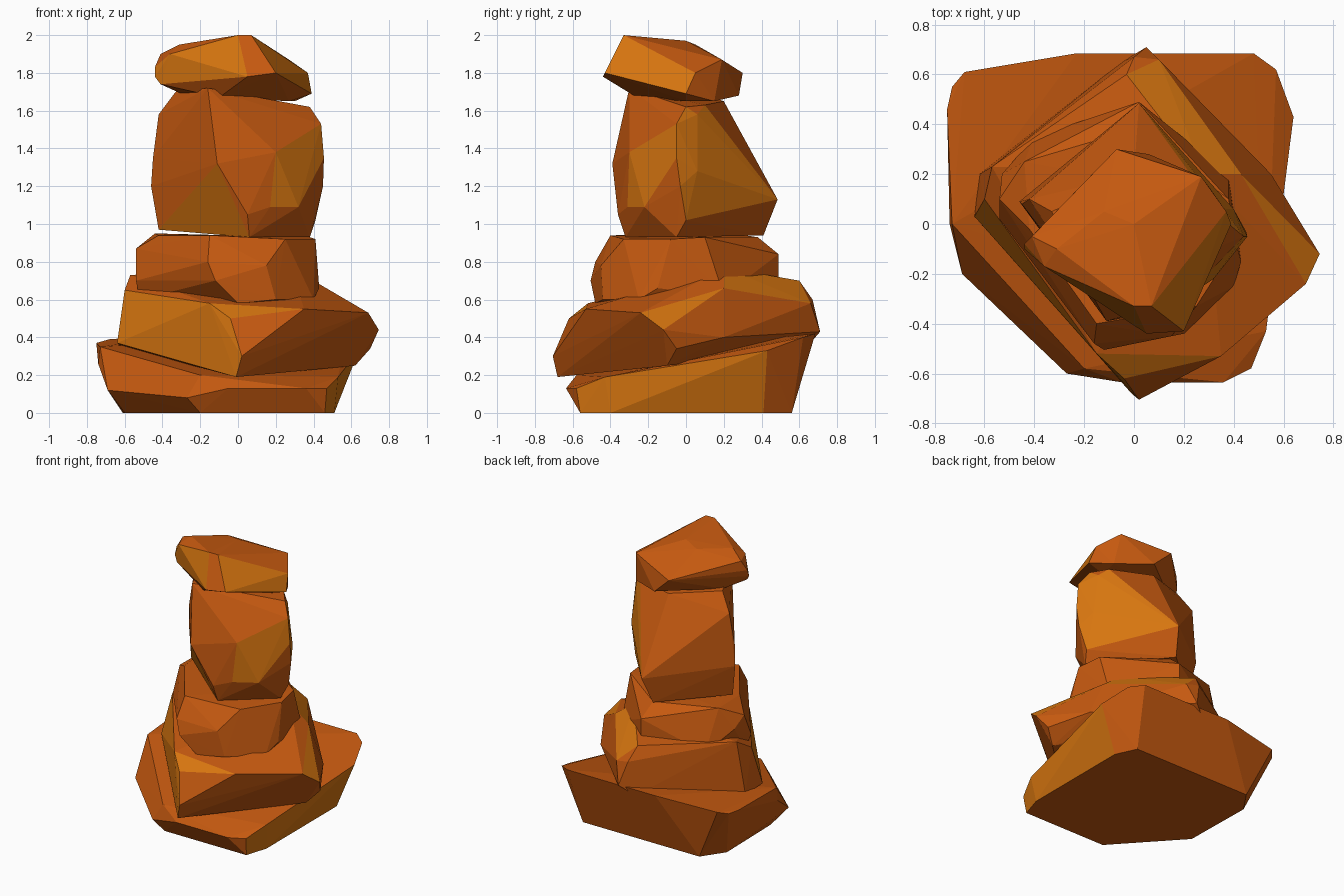
import bpy, bmesh, math
from mathutils import Vector


def material(name, rgb):
    m = bpy.data.materials.new(name)
    m.diffuse_color = (*rgb, 1)
    return m


RUST = material("rust orange", (0.56, 0.1, 0.005))
AMBER = material("amber", (0.68, 0.18, 0.005))


def rock(name, corners, amber_dirs, spread=24):
    """Chiselled rock: hull of its corners; facets looking along amber_dirs are amber."""
    bm = bmesh.new()
    for c in corners:
        bm.verts.new(c)
    bmesh.ops.convex_hull(bm, input=bm.verts[:])
    loose = [v for v in bm.verts if not v.link_faces]
    bmesh.ops.delete(bm, geom=loose, context='VERTS')
    bmesh.ops.recalc_face_normals(bm, faces=bm.faces[:])
    bm.normal_update()
    dirs = [Vector(d).normalized() for d in amber_dirs]
    limit = math.cos(math.radians(spread))
    for f in bm.faces:
        f.material_index = int(any(f.normal.dot(d) > limit for d in dirs))
    me = bpy.data.meshes.new(name)
    bm.to_mesh(me)
    bm.free()
    me.materials.append(RUST)
    me.materials.append(AMBER)
    bpy.context.collection.objects.link(bpy.data.objects.new(name, me))


# wide base slab, flat underneath, rising to the back
rock("base_rock", [
    (-.61, .4, 0), (-.6, -.12, 0), (-.2, -.56, 0), (.46, -.56, 0),
    (.51, -.4, 0), (.51, .41, 0), (.44, .56, 0), (-.5, .56, 0),
    (-.69, -.2, .12), (-.27, -.6, .08), (-.05, -.635, .13), (.36, -.635, .13),
    (.47, -.58, .13), (.53, -.43, .19), (-.2, -.58, .2), (-.74, 0, .26),
    (-.73, 0, .35), (-.75, .46, .37), (-.73, .55, .37), (-.68, .61, .39),
    (-.23, .685, .42), (.48, .685, .42), (.57, .62, .4), (.64, .43, .33)],
    [(1, -.1, -.3)])

# pointed second slab
rock("second_rock", [
    (.02, -.705, .3), (-.01, -.68, .19), (-.04, -.62, .5), (-.15, -.52, .58),
    (.35, -.53, .55), (.69, -.24, .53), (.745, -.12, .44), (.7, -.05, .34),
    (.62, -.1, .25), (.55, .2, .4), (.43, .2, .66), (.28, .2, .77),
    (-.03, .6, .7), (0, .67, .6), (.1, .66, .58), (.05, .71, .43), (-.05, .65, .36),
    (-.57, .23, .73), (-.6, .1, .65), (-.64, .03, .37), (-.62, .2, .35)],
    [(-.7, -.7, .1), (.3, -.6, .75), (.55, .5, .67)], 20)

# low block in the middle
rock("middle_rock", [
    (-.54, .1, .87), (-.54, .02, .7), (-.53, .2, .8), (-.44, .25, .95),
    (-.42, -.02, .94), (-.15, -.4, .94), (-.16, -.48, .8), (-.12, -.505, .7),
    (0, -.48, .58), (.2, -.44, .6), (.15, -.45, .78), (.25, -.33, .92),
    (.41, -.08, .92), (.43, -.15, .66), (.4, -.25, .6), (.38, .1, .93),
    (0, .38, .93), (.02, .49, .84), (.02, .49, .7), (-.4, .35, .65),
    (.38, .2, .62), (-.52, .05, .6)],
    [])

# tall upright block
rock("upright_rock", [
    (-.16, -.3, 1.72), (-.11, -.39, 1.32), (.05, -.36, 1.05), (.06, -.32, .93),
    (.2, -.3, 1.38), (.17, -.31, 1.09), (.32, -.22, 1.09), (.455, -.05, 1.35),
    (.45, -.03, 1.2), (.41, 0, 1.02), (.38, -.05, .93), (.44, -.05, 1.53),
    (.38, 0, 1.62), (.36, .06, 1.58), (.4, .06, 1.28), (-.46, .09, 1.2),
    (-.45, .08, 1.35), (-.42, .1, 1.58), (-.33, .05, 1.7), (-.42, .06, .97),
    (.02, .485, 1.13), (-.02, .41, .94), (0, .31, 1.42), (0, .2, 1.65), (.3, .1, 1.63)],
    [(-.65, -.68, -.3), (.62, -.78, .05), (.82, .55, .1)], 16)

# tilted cap stone
rock("cap_rock", [
    (-.44, -.1, 1.78), (-.44, -.08, 1.83), (-.41, -.05, 1.9), (-.36, -.17, 1.9),
    (-.31, -.1, 1.95), (-.12, .05, 1.95), (0, 0, 1.97), (0, -.33, 2), (.07, -.33, 2),
    (.05, -.44, 1.78), (.2, -.43, 1.8), (-.41, -.12, 1.74), (.27, .19, 1.87),
    (.37, .05, 1.8), (.39, 0, 1.69), (.27, 0, 1.65), (-.07, .3, 1.8),
    (.06, .28, 1.68), (-.1, -.26, 1.67), (.3, .15, 1.65), (-.3, 0, 1.69)],
    [(-.6, -.75, .3), (.85, -.4, .35)])
